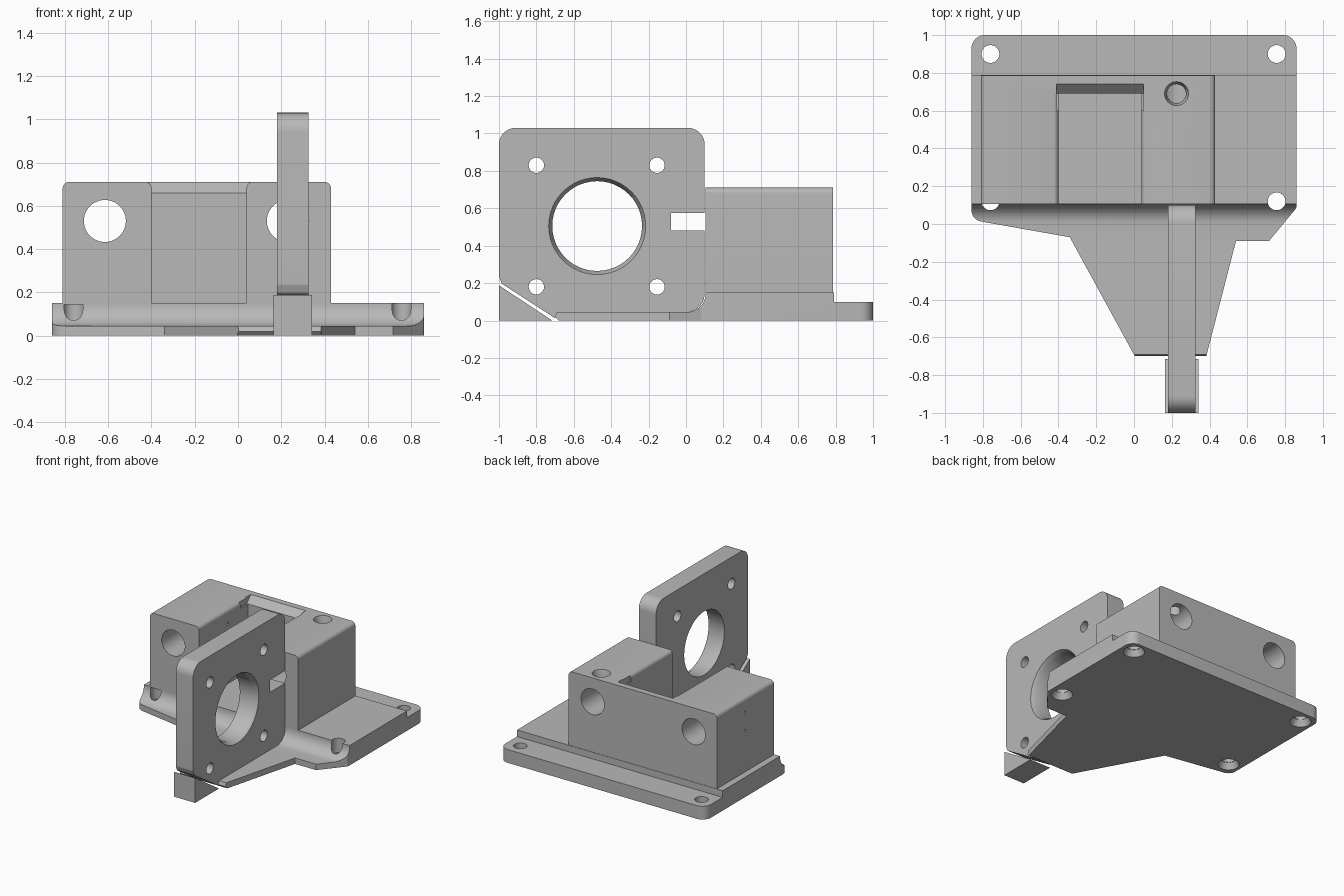
import bpy, bmesh, math
from mathutils import Vector

if "Cube" in bpy.data.objects:
    bpy.data.objects.remove(bpy.data.objects["Cube"], do_unlink=True)

grey = bpy.data.materials.new("plain grey")
grey.use_nodes = True
GREY = (0.48, 0.48, 0.48, 1)
grey.diffuse_color = GREY
grey.node_tree.nodes["Principled BSDF"].inputs["Base Color"].default_value = GREY


def rounded(corners, steps=10):
    """Outline from (a, b) or (a, b, radius) corners."""
    out = []
    for i, c in enumerate(corners):
        p = Vector(c[:2])
        if len(c) == 2:
            out.append(p)
            continue
        u = (Vector(corners[i - 1][:2]) - p).normalized()
        v = (Vector(corners[(i + 1) % len(corners)][:2]) - p).normalized()
        half = u.angle(v) / 2
        centre = p + (u + v).normalized() * c[2] / math.sin(half)
        reach = c[2] / math.tan(half)
        s, e = p + u * reach - centre, p + v * reach - centre
        sweep = math.pi - 2 * half
        for k in range(steps + 1):
            t = k / steps
            out.append(centre + (s * math.sin((1 - t) * sweep)
                                 + e * math.sin(t * sweep)) / math.sin(sweep))
    return out


def circle(a, b, r, n=48):
    return [Vector((a + r * math.cos(i * math.tau / n),
                    b + r * math.sin(i * math.tau / n))) for i in range(n)]


def loft(name, start, end, axis, lo, hi):
    """Solid between two outlines lying across the given axis."""
    def place(p, h):
        return {"x": (h, p[0], p[1]), "y": (p[0], h, p[1]), "z": (p[0], p[1], h)}[axis]
    bm = bmesh.new()
    a = [bm.verts.new(place(p, lo)) for p in start]
    b = [bm.verts.new(place(p, hi)) for p in end]
    bm.faces.new(a)
    bm.faces.new(b)
    for i in range(len(a)):
        bm.faces.new((a[i - 1], a[i], b[i], b[i - 1]))
    bmesh.ops.recalc_face_normals(bm, faces=bm.faces)
    mesh = bpy.data.meshes.new(name)
    bm.to_mesh(mesh)
    bm.free()
    mesh.materials.append(grey)
    ob = bpy.data.objects.new(name, mesh)
    bpy.context.collection.objects.link(ob)
    return ob


def prism(name, corners, axis, lo, hi):
    pts = rounded(corners)
    return loft(name, pts, pts, axis, lo, hi)


def carve(target, cutter, operation="DIFFERENCE"):
    cutter.hide_render = True
    mod = target.modifiers.new("carve", "BOOLEAN")
    mod.operation, mod.object, mod.solver = operation, cutter, "EXACT"
    bpy.ops.object.select_all(action="DESELECT")
    target.select_set(True)
    bpy.context.view_layer.objects.active = target
    bpy.ops.object.modifier_apply(modifier=mod.name)
    bpy.data.objects.remove(cutter, do_unlink=True)


def drill(target, axis, a, b, lo, hi, r, r_end=None):
    carve(target, loft("drill", circle(a, b, r), circle(a, b, r_end or r), axis, lo, hi))


# Base: side section trimmed to the plan outline
base = prism("base", [(1, 0), (1, 0.1), (0.79, 0.1), (0.79, 0.15), (0.105, 0.15),
                      (0.105, 0.045, 0.1), (-0.69, 0.045), (-0.7, 0.02), (-0.68, 0)],
             "x", -0.9, 0.9)
plan = prism("plan", [(0.86, 1.0, 0.07), (-0.86, 1.0, 0.07), (-0.86, 0.022, 0.06),
                      (-0.34, -0.07), (0.01, -0.71), (0.38, -0.71), (0.54, -0.09),
                      (0.715, -0.09), (0.86, 0.085, 0.03)], "z", -0.1, 0.3)
carve(base, plan, "INTERSECT")

# Mounting holes, countersunk from below
for x in (-0.76, 0.755):
    for y in (0.12, 0.9):
        drill(base, "z", x, y, -0.1, 0.3, 0.047)
        drill(base, "z", x, y, -0.01, 0.045, 0.08, 0.05)

# Housing: block with a slot open to the front
housing = prism("rod_housing", [(-0.81, 0.145), (0.43, 0.145), (0.43, 0.71, 0.03),
                                (-0.81, 0.71, 0.03)], "y", 0.105, 0.787)
carve(housing, prism("slot", [(-0.4, 0.1), (0.04, 0.1), (0.04, 0.711, 0.028),
                              (0.09, 0.711), (0.09, 0.8), (-0.45, 0.8),
                              (-0.45, 0.711), (-0.4, 0.711, 0.028)], "y", 0, 0.69))
carve(housing, prism("slot_slope", [(0.6, 0.66), (0.69, 0.66), (0.75, 0.72), (0.6, 0.72)],
                     "x", -0.41, 0.05))

# Rod holes, screw hole and tiny side holes
for x in (-0.615, 0.23):
    drill(housing, "y", x, 0.53, 0, 0.9, 0.097)
drill(housing, "z", 0.225, 0.69, 0.53, 0.75, 0.05)
drill(housing, "z", 0.225, 0.69, 0.66, 0.72, 0.05, 0.066)
for z in (0.46, 0.6):
    drill(housing, "x", 0.45, z, -0.9, -0.3, 0.01)

# Upright motor plate
plate = prism("motor_plate", [(-1, 1.03, 0.09), (0.1, 1.03, 0.09), (0.1, 0.045, 0.1),
                              (-0.68, 0.045), (-0.7, 0.012), (-0.985, 0.197, 0.02),
                              (-1, 0.235, 0.02)], "x", 0.18, 0.325)
drill(plate, "x", -0.475, 0.505, 0, 0.5, 0.24)
drill(plate, "x", -0.475, 0.505, 0.28, 0.33, 0.235, 0.262)
for y in (-0.8, -0.155):
    for z in (0.18, 0.83):
        drill(plate, "x", y, z, 0, 0.5, 0.041)
carve(plate, prism("notch", [(-0.08, 0.48), (0.2, 0.48), (0.2, 0.575), (-0.08, 0.575)],
                   "x", 0, 0.5))

# Loose wedge under the front corner of the plate
wedge = prism("support_wedge", [(-1, 0), (-0.715, 0), (-1, 0.188)], "x", 0.165, 0.342)

for ob in (base, housing, plate, wedge):
    bpy.ops.object.select_all(action="DESELECT")
    ob.select_set(True)
    bpy.context.view_layer.objects.active = ob
    bpy.ops.object.shade_smooth_by_angle(angle=math.radians(30))
